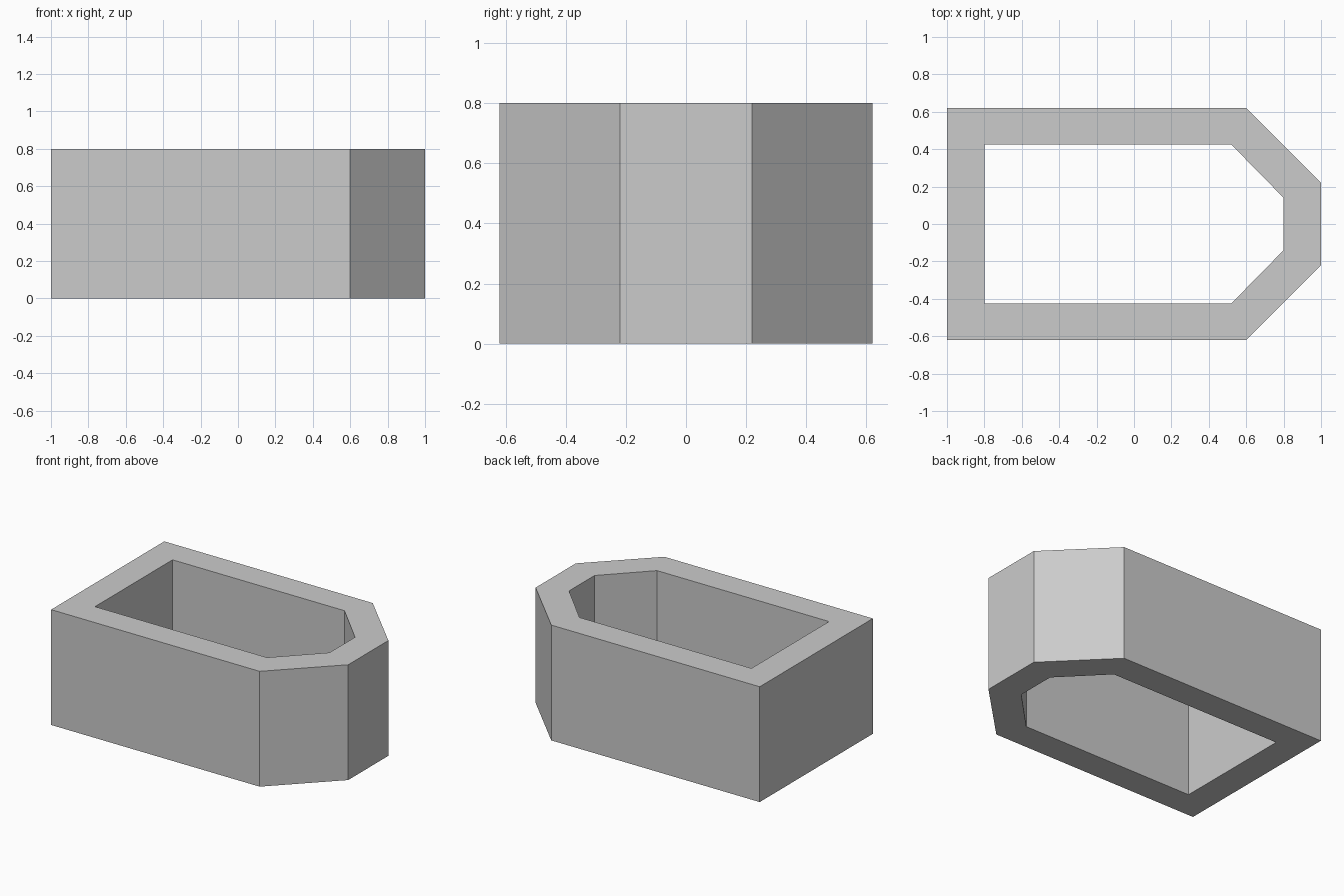
import bpy
import bmesh

cube = bpy.data.objects.get("Cube")
if cube:
    bpy.data.objects.remove(cube, do_unlink=True)

HEIGHT = 0.8

# Plain grey material
grey = bpy.data.materials.new("light_grey")
grey.use_nodes = True
colour = (0.6, 0.6, 0.6, 1)
grey.diffuse_color = colour
grey.node_tree.nodes["Principled BSDF"].inputs["Base Color"].default_value = colour


def outline(half):
    """Mirror the +y half of a plan outline into a closed loop."""
    return half + [(x, -y) for x, y in reversed(half)]


outer = outline([(-1, 0.62), (0.6, 0.62), (1, 0.22)])
inner = outline([(-0.8, 0.425), (0.52, 0.425), (0.8, 0.14)])

# Chamfered wall ring, open at top and bottom
bm = bmesh.new()
rings = [[bm.verts.new((x, y, z)) for x, y in loop]
         for loop, z in ((outer, 0), (outer, HEIGHT), (inner, HEIGHT), (inner, 0))]
count = len(outer)
for r, ring in enumerate(rings):
    following = rings[(r + 1) % len(rings)]
    for i in range(count):
        j = (i + 1) % count
        bm.faces.new((ring[i], ring[j], following[j], following[i]))
bmesh.ops.recalc_face_normals(bm, faces=bm.faces)

mesh = bpy.data.meshes.new("chamfered_wall")
bm.to_mesh(mesh)
bm.free()
mesh.materials.append(grey)
wall = bpy.data.objects.new("chamfered_wall", mesh)
bpy.context.collection.objects.link(wall)
